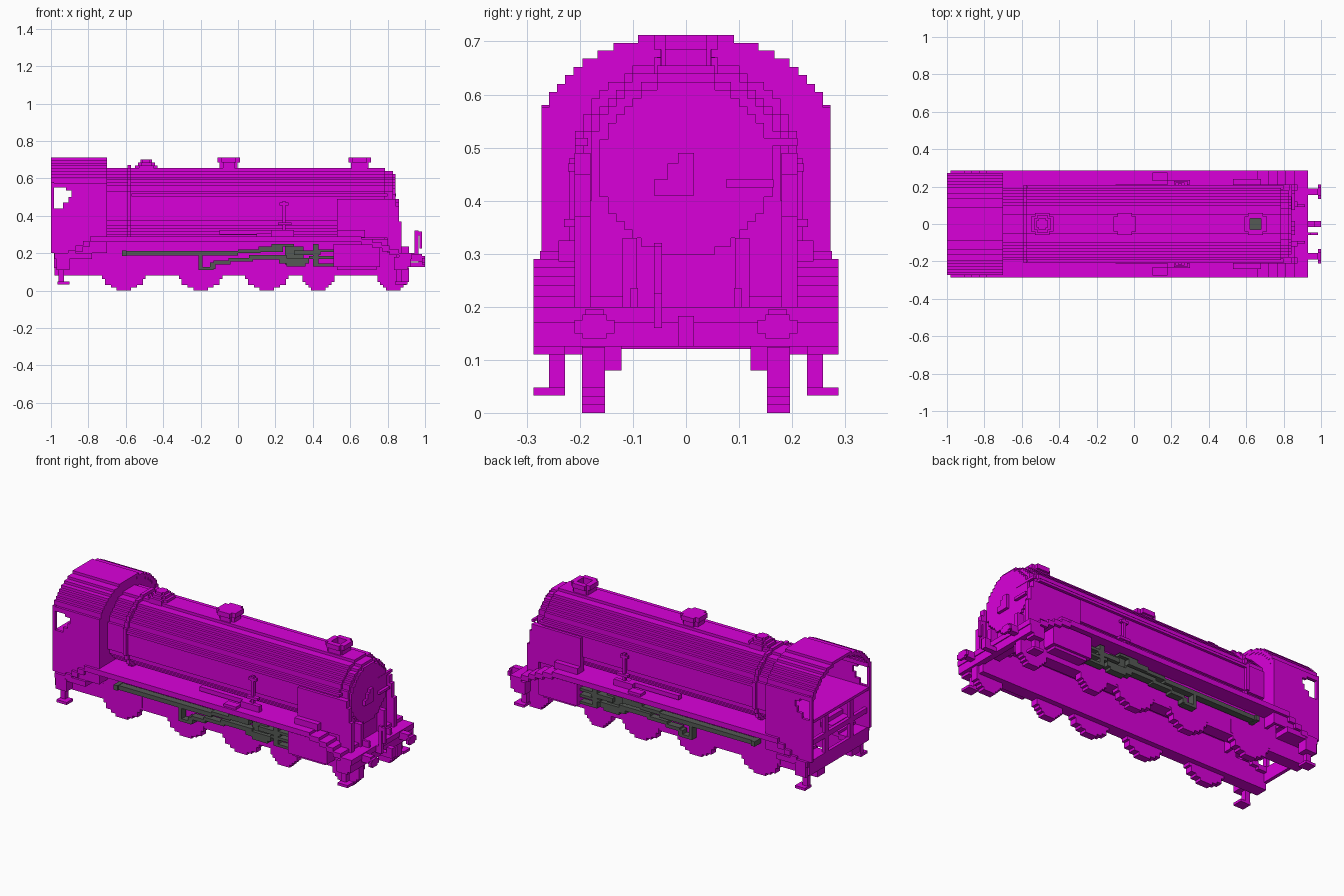
import bpy, bmesh, math

if "Cube" in bpy.data.objects:
    bpy.data.objects.remove(bpy.data.objects["Cube"], do_unlink=True)

V = 0.0155  # step size of the blocky style


def material(name, rgb):
    m = bpy.data.materials.new(name)
    m.use_nodes = True
    m.diffuse_color = (*rgb, 1)
    m.node_tree.nodes["Principled BSDF"].inputs["Base Color"].default_value = (*rgb, 1)
    return m


MAGENTA = material("magenta", (0.70, 0.0, 0.70))
GREY = material("dark grey", (0.09, 0.1, 0.09))


def prism(name, pts, axis, a0, a1, mat=MAGENTA, mirror=False):
    """Extrude a profile along x (points are y,z) or y (points are x,z)."""
    bm = bmesh.new()
    rings = [[bm.verts.new((a, p, q) if axis == "x" else (p, a, q)) for p, q in pts]
             for a in (a0, a1)]
    for r in rings:
        bm.faces.new(r)
    for i in range(len(pts)):
        j = (i + 1) % len(pts)
        bm.faces.new((rings[0][i], rings[0][j], rings[1][j], rings[1][i]))
    bmesh.ops.recalc_face_normals(bm, faces=bm.faces)
    me = bpy.data.meshes.new(name)
    bm.to_mesh(me)
    bm.free()
    me.materials.append(mat)
    ob = bpy.data.objects.new(name, me)
    bpy.context.collection.objects.link(ob)
    if mirror:
        mod = ob.modifiers.new("Mirror", "MIRROR")
        mod.use_axis = (False, True, False)
        mod.use_mirror_merge = False
    return ob


def box(name, x0, x1, y0, y1, z0, z1, mat=MAGENTA, mirror=False):
    return prism(name, [(x0, z0), (x1, z0), (x1, z1), (x0, z1)], "y", y0, y1, mat, mirror)


def pair(name, *dims, mat=MAGENTA):
    return box(name, *dims, mat=mat, mirror=True)


def stepped_disc(r, c, cz):
    """Outline of a circle built from square steps."""
    n = round(2 * r / V)
    side = []
    for i in range(n):
        z = (i + 0.5 - n / 2) * V
        w = (round(math.sqrt(max(r * r - z * z, V * V)) / V - 0.5) + 0.5) * V
        side += [(w, z - V / 2), (w, z + V / 2)]
    # drop points in the middle of straight runs
    side = [p for i, p in enumerate(side)
            if not (0 < i < len(side) - 1 and side[i - 1][0] == p[0] == side[i + 1][0])]
    return ([(c + w, cz + z) for w, z in side]
            + [(c - w, cz + z) for w, z in reversed(side)])


# boiler, smokebox and bands
BZ = 0.4535
prism("boiler", stepped_disc(13 * V, 0, BZ), "x", -0.71, 0.785)
prism("smokebox", stepped_disc(12 * V, 0, BZ), "x", 0.785, 0.83)
prism("smokebox_door", stepped_disc(10.5 * V, 0, BZ + V / 2), "x", 0.83, 0.843)
prism("boiler_band", stepped_disc(14 * V, 0, BZ), "x", -0.592, -0.572)
prism("door_handle", [(-0.06, 0.41), (0.015, 0.41), (0.015, 0.49), (-0.015, 0.49),
                      (-0.015, 0.47), (-0.035, 0.47), (-0.035, 0.44), (-0.06, 0.44)],
      "x", 0.843, 0.86)
box("door_rail_top", 0.83, 0.845, 0.075, 0.21, 0.503, 0.518)
box("door_rail_low", 0.843, 0.86, 0.075, 0.165, 0.425, 0.44)
pair("handrail", -0.57, 0.80, 0.185, 0.209, 0.503, 0.518)

# safety valves, dome and hollow chimney
for name, x, levels in (
        ("safety_valves", -0.49, ((0.06, 0.67), (0.045, 0.685), (0.03, 0.70))),
        ("steam_dome", -0.05, ((0.048, 0.685), (0.06, 0.712)))):
    z = 0.64
    for r, top in levels:
        box(name, x - r, x + r, -r * 0.65, r * 0.65, z, top)
        box(name + "_side", x - r * 0.65, x + r * 0.65, -r, r, z, top)
        z = top
CX = 0.65
for r, z0, z1 in ((0.047, 0.64, 0.685), (0.06, 0.685, 0.712)):
    for s in (-1, 1):
        a, b = sorted((s * 0.03, s * r))
        box("chimney_end", CX + a, CX + b, -0.04, 0.04, z0, z1)
        box("chimney_side", CX - 0.04, CX + 0.04, a, b, z0, z1)
box("chimney_opening", CX - 0.03, CX + 0.03, -0.03, 0.03, 0.65, 0.659, GREY)

# cab roof as a stepped shell
ROOF = [(0.272, 0.575), (0.258, 0.605), (0.243, 0.62), (0.228, 0.637), (0.212, 0.652),
        (0.195, 0.668), (0.167, 0.683), (0.137, 0.697), (0.09, 0.712)]


def roof_edge(inset, z_first):
    side, z = [], z_first
    for w, top in ROOF:
        side += [(w - inset, z), (w - inset, top - inset)]
        z = top - inset
    return side


def flip(pts):
    return [(-y, z) for y, z in reversed(pts)]


outer, inner = roof_edge(0, 0.55), roof_edge(0.017, 0.55)
prism("cab_roof", outer + flip(outer) + list(reversed(flip(inner))) + list(reversed(inner)),
      "x", -1.0, -0.70)
wall = roof_edge(0.004, 0.2)
prism("cab_front_wall", wall + flip(wall), "x", -0.72, -0.702)

# cab sides with the open rear cut-out, floor and rear frame
prism("cab_side", [(-0.98, 0.2), (-0.70, 0.2), (-0.70, 0.576), (-0.985, 0.576), (-0.985, 0.55),
                   (-0.92, 0.55), (-0.92, 0.535), (-0.89, 0.535), (-0.89, 0.50),
                   (-0.905, 0.50), (-0.905, 0.47), (-0.935, 0.47), (-0.935, 0.44),
                   (-1.0, 0.44), (-1.0, 0.2)], "y", 0.256, 0.272, mirror=True)
pair("cab_post", -1.0, -0.985, 0.256, 0.272, 0.43, 0.58)
box("cab_floor", -0.995, -0.71, -0.26, 0.26, 0.42, 0.436)
for z0, z1 in ((0.12, 0.2), (0.285, 0.315)):
    box("cab_rear_beam", -0.985, -0.965, -0.272, 0.272, z0, z1)
pair("cab_rear_column", -0.985, -0.965, 0.1, 0.13, 0.15, 0.43)
pair("cab_lower_side", -0.98, -0.78, 0.19, 0.285, 0.17, 0.2)

# running boards that step down at both ends
top = [(-0.97, 0.2), (-0.91, 0.2), (-0.91, 0.215), (-0.87, 0.215), (-0.87, 0.24), (-0.83, 0.24),
       (-0.83, 0.265), (-0.79, 0.265), (-0.79, 0.29), (0.66, 0.29), (0.66, 0.275), (0.72, 0.275),
       (0.72, 0.258), (0.77, 0.258), (0.77, 0.24), (0.81, 0.24), (0.81, 0.22), (0.86, 0.22),
       (0.86, 0.2), (0.93, 0.2)]
prism("running_board", top + [(x, z - 0.03) for x, z in reversed(top)], "y",
      0.10, 0.287, mirror=True)
box("front_platform", 0.80, 0.93, -0.11, 0.11, 0.17, 0.2)
box("smokebox_front_panel", 0.81, 0.829, -0.185, 0.185, 0.18, 0.40)
pair("front_pillar", 0.83, 0.873, 0.092, 0.12, 0.19, 0.33)

# curved front side plates
prism("front_side_plate", [(0.53, 0.28), (0.53, 0.49), (0.845, 0.49), (0.845, 0.45),
                           (0.86, 0.45), (0.86, 0.37), (0.875, 0.37), (0.875, 0.2),
                           (0.80, 0.2), (0.80, 0.28)], "y", 0.18, 0.21, mirror=True)

# fittings on the running boards
pair("board_box", 0.53, 0.68, 0.2, 0.24, 0.285, 0.325)
pair("lubricator", 0.10, 0.18, 0.23, 0.275, 0.285, 0.305)
pair("lubricator_pipe", 0.18, 0.30, 0.21, 0.235, 0.285, 0.325)
pair("injector_pipe", -0.10, 0.22, 0.18, 0.21, 0.30, 0.325)
pair("valve_post", 0.237, 0.255, 0.205, 0.22, 0.29, 0.48)
pair("valve_crossbar", 0.222, 0.27, 0.205, 0.222, 0.455, 0.47)
pair("valve_foot", 0.215, 0.285, 0.205, 0.23, 0.35, 0.365)

# thick side frames and wheels
pair("frame", -0.98, 0.90, 0.122, 0.194, 0.08, 0.20)
pair("frame_upper", -0.78, 0.80, 0.122, 0.194, 0.20, 0.275)
for x, r in ((-0.61, 8.5), (-0.2, 8.5), (0.155, 8.5), (0.43, 5.5), (0.83, 5.5)):
    prism("wheel", stepped_disc(r * V, x, r * V), "y", 0.153, 0.196, mirror=True)

# cylinders and grey motion rods
pair("cylinder", 0.51, 0.76, 0.19, 0.27, 0.125, 0.25)
pair("cylinder_lower", 0.53, 0.74, 0.19, 0.255, 0.11, 0.14)
for x0, x1, z0, z1 in ((-0.62, -0.2, 0.187, 0.212), (-0.21, -0.19, 0.11, 0.212),
                       (-0.2, -0.13, 0.11, 0.127), (-0.15, -0.12, 0.115, 0.15),
                       (-0.2, 0.0, 0.187, 0.212), (-0.13, -0.04, 0.14, 0.16),
                       (-0.05, 0.08, 0.155, 0.175), (0.0, 0.12, 0.2, 0.22),
                       (0.06, 0.26, 0.165, 0.19), (0.11, 0.24, 0.205, 0.235),
                       (0.18, 0.30, 0.235, 0.25), (0.22, 0.38, 0.145, 0.175),
                       (0.26, 0.36, 0.13, 0.15), (0.30, 0.44, 0.19, 0.215),
                       (0.40, 0.43, 0.14, 0.25), (0.38, 0.52, 0.17, 0.185),
                       (0.43, 0.52, 0.205, 0.22), (0.40, 0.52, 0.13, 0.145)):
    pair("motion_rod", x0, x1, 0.205, 0.245, z0, z1, mat=GREY)
pair("wheel_crank", -0.62, -0.595, 0.19, 0.255, 0.185, 0.214, mat=GREY)
pair("crosshead", 0.25, 0.35, 0.2, 0.225, 0.14, 0.235, mat=GREY)

# buffer beam, buffers and coupling
box("buffer_beam", 0.89, 0.925, -0.287, 0.287, 0.125, 0.2)
pair("buffer_stock", 0.92, 0.985, 0.155, 0.19, 0.155, 0.195)
prism("buffer_head", [(0.15, 0.14), (0.195, 0.14), (0.195, 0.15), (0.21, 0.15), (0.21, 0.175),
                      (0.195, 0.175), (0.195, 0.185), (0.15, 0.185), (0.15, 0.175),
                      (0.135, 0.175), (0.135, 0.15), (0.15, 0.15)],
      "x", 0.985, 1.0, mirror=True)
box("coupling_hook", 0.92, 1.0, -0.015, 0.015, 0.125, 0.15)
box("coupling_hook_tip", 0.965, 1.0, -0.015, 0.015, 0.15, 0.183)
box("brake_pipe", 0.945, 0.965, -0.06, -0.045, 0.19, 0.32)
box("brake_pipe_top", 0.945, 0.985, -0.06, -0.045, 0.295, 0.315)
box("brake_pipe_end", 0.97, 0.985, -0.06, -0.045, 0.225, 0.30)
box("brake_pipe_base", 0.92, 0.965, -0.06, -0.045, 0.16, 0.2)
pair("lamp_iron", 0.86, 0.915, 0.09, 0.105, 0.2, 0.235)

# hanging footsteps at both ends
for x in (-0.96, 0.845):
    pair("step_stem", x, x + 0.03, 0.228, 0.258, 0.035, 0.19)
    pair("step_tread", x - 0.005, x + 0.06, 0.228, 0.287, 0.033, 0.048)
    pair("step_bracket", x - 0.01, x + 0.06, 0.228, 0.287, 0.11, 0.18)
